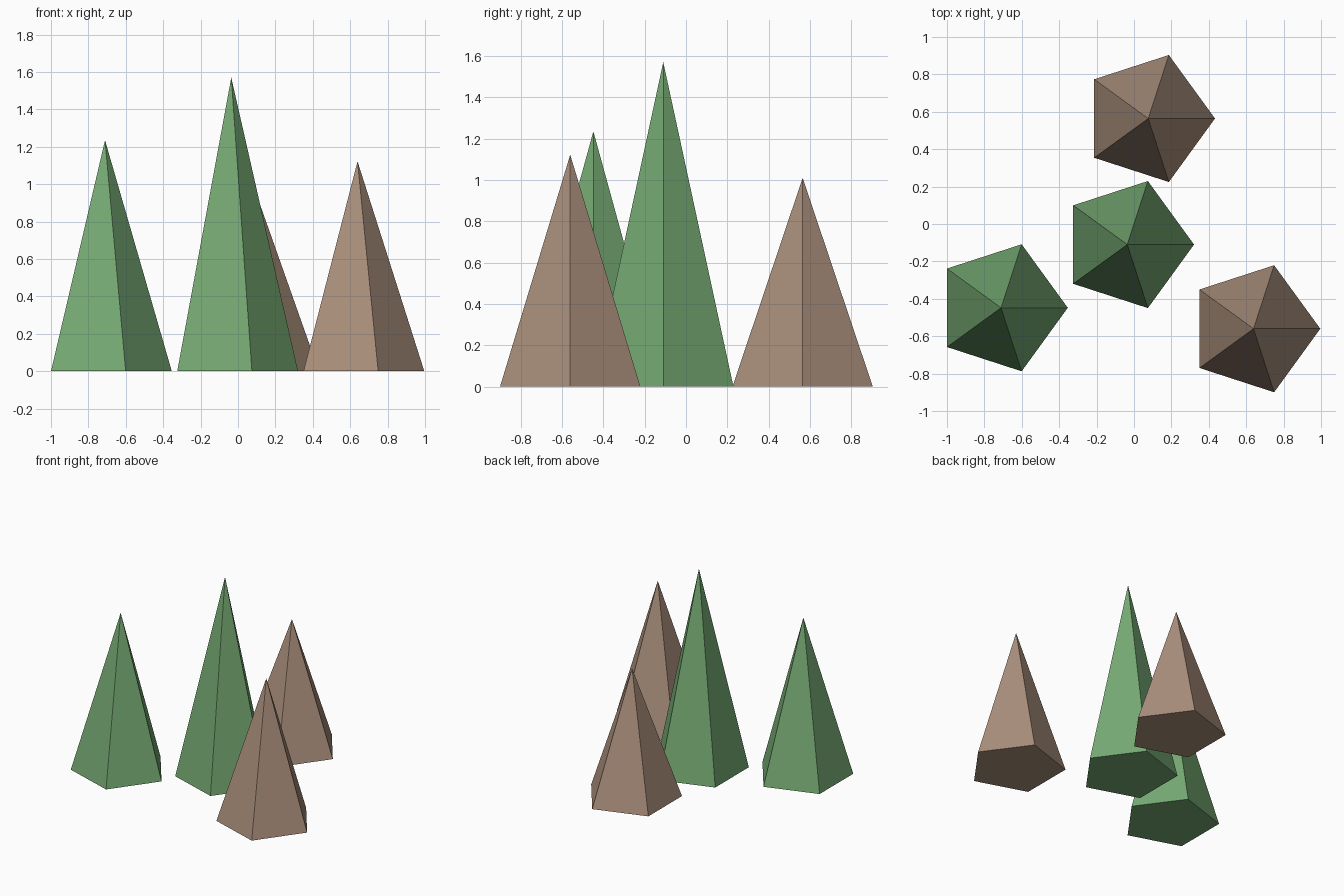
import bpy, bmesh, math
from mathutils import Matrix

if "Cube" in bpy.data.objects:
    bpy.data.objects.remove(bpy.data.objects["Cube"])

RADIUS = 0.357


def material(name, rgb):
    mat = bpy.data.materials.new(name)
    mat.diffuse_color = (*rgb, 1.0)
    mat.use_nodes = True
    mat.node_tree.nodes["Principled BSDF"].inputs["Base Color"].default_value = mat.diffuse_color
    return mat


green = material("leaf green", (0.18, 0.40, 0.17))
brown = material("bark brown", (0.40, 0.275, 0.20))


def pyramid(name, x, y, height, mat):
    """Closed five-sided cone standing on the floor, one corner towards +x."""
    bm = bmesh.new()
    bmesh.ops.create_cone(bm, cap_ends=True, segments=5, radius1=RADIUS,
                          radius2=0.0, depth=height,
                          matrix=Matrix.Translation((0, 0, height / 2))
                          @ Matrix.Rotation(-math.pi / 2, 4, 'Z'))
    bmesh.ops.remove_doubles(bm, verts=bm.verts, dist=1e-5)
    mesh = bpy.data.meshes.new(name)
    bm.to_mesh(mesh)
    bm.free()
    mesh.materials.append(mat)
    obj = bpy.data.objects.new(name, mesh)
    obj.location = (x, y, 0)
    bpy.context.collection.objects.link(obj)


# Two green trees and two brown trees
pyramid("green_tree_left", -0.711, -0.448, 1.235, green)
pyramid("green_tree_middle", -0.036, -0.11, 1.57, green)
pyramid("brown_tree_right", 0.639, -0.56, 1.122, brown)
pyramid("brown_tree_back", 0.076, 0.564, 1.01, brown)
